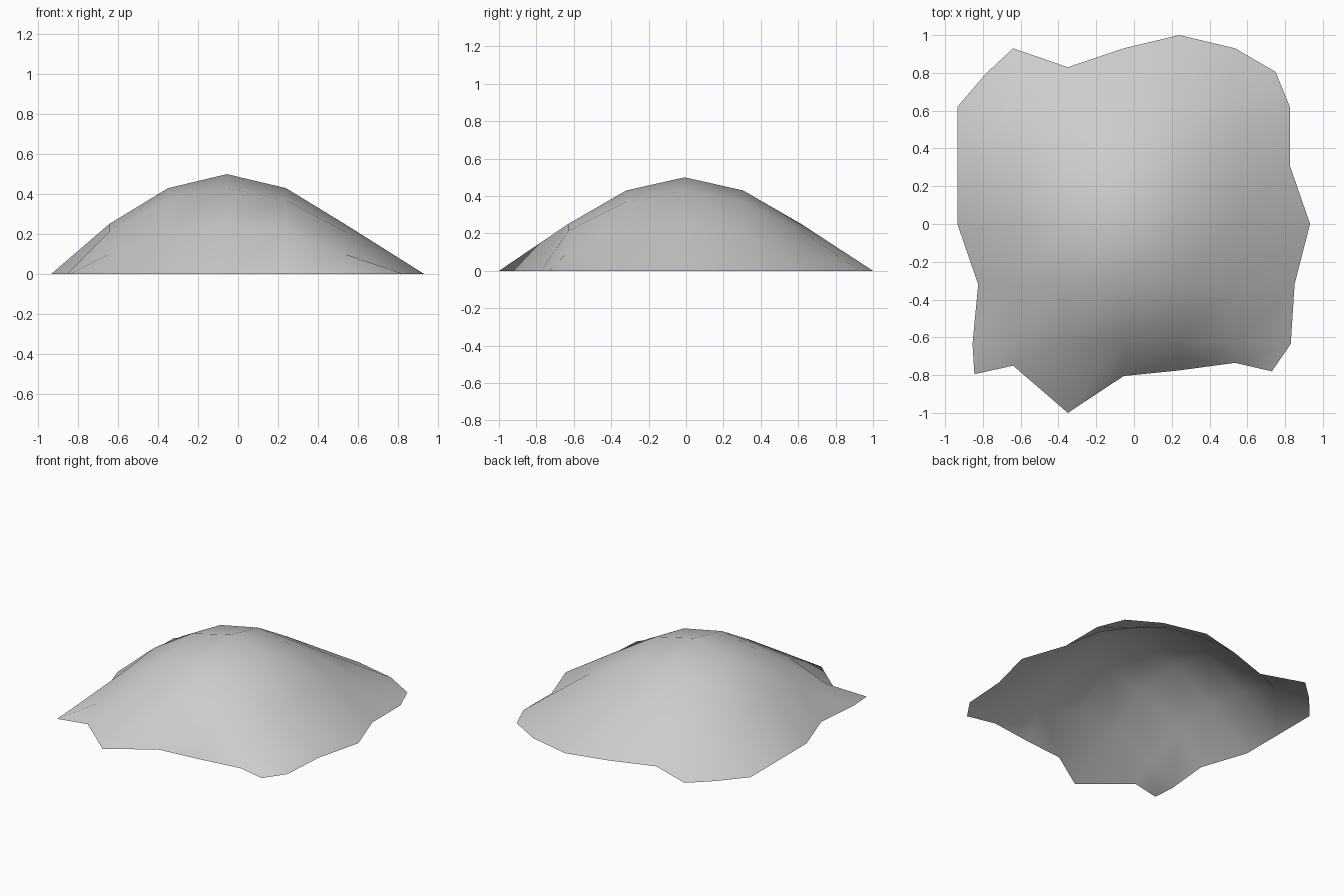
import bpy, bmesh

cube = bpy.data.objects.get("Cube")
if cube:
    bpy.data.objects.remove(cube, do_unlink=True)

# Plain grey stone colour
GREY = (0.6, 0.6, 0.6, 1.0)
mat = bpy.data.materials.new("light_grey")
mat.use_nodes = True
mat.diffuse_color = GREY
mat.node_tree.nodes["Principled BSDF"].inputs["Base Color"].default_value = GREY

# Mound heights by grid steps away from the peak
HEIGHTS = [(0.5, 0.43, 0.25),
           (0.43, 0.37, 0.213),
           (0.25, 0.213, 0.1)]
STEP_X, STEP_Y = 0.295, 0.312
PEAK_X, PEAK_Y = -0.055, -0.007

# Ragged ground outline, one side after another, counter-clockwise
FRONT = [(-0.845, -0.795), (-0.64, -0.75), (-0.35, -1), (-0.055, -0.805),
         (0.24, -0.775), (0.535, -0.735)]
RIGHT = [(0.73, -0.78), (0.83, -0.635), (0.85, -0.32), (0.932, 0),
         (0.825, 0.31), (0.825, 0.62)]
BACK = [(0.75, 0.805), (0.535, 0.93), (0.24, 1), (-0.055, 0.93),
        (-0.35, 0.83), (-0.64, 0.93)]
LEFT = [(-0.785, 0.795), (-0.935, 0.62), (-0.935, 0.31), (-0.935, 0),
        (-0.825, -0.32), (-0.855, -0.635)]

bm = bmesh.new()
grid = {}

# Rim vertices on the ground
for k in range(6):
    for cell, side in (((k - 3, -3), FRONT), ((3, k - 3), RIGHT),
                       ((3 - k, 3), BACK), ((-3, 3 - k), LEFT)):
        grid[cell] = bm.verts.new((*side[k], 0))

# Raised inner vertices
for i in range(-2, 3):
    for j in range(-2, 3):
        grid[i, j] = bm.verts.new((PEAK_X + i * STEP_X, PEAK_Y + j * STEP_Y,
                                   HEIGHTS[abs(i)][abs(j)]))

# Open surface over the grid
for i in range(-3, 3):
    for j in range(-3, 3):
        bm.faces.new((grid[i, j], grid[i + 1, j],
                      grid[i + 1, j + 1], grid[i, j + 1])).smooth = True

mesh = bpy.data.meshes.new("mound")
bm.to_mesh(mesh)
bm.free()
mesh.materials.append(mat)
mound = bpy.data.objects.new("mound", mesh)
bpy.context.collection.objects.link(mound)
